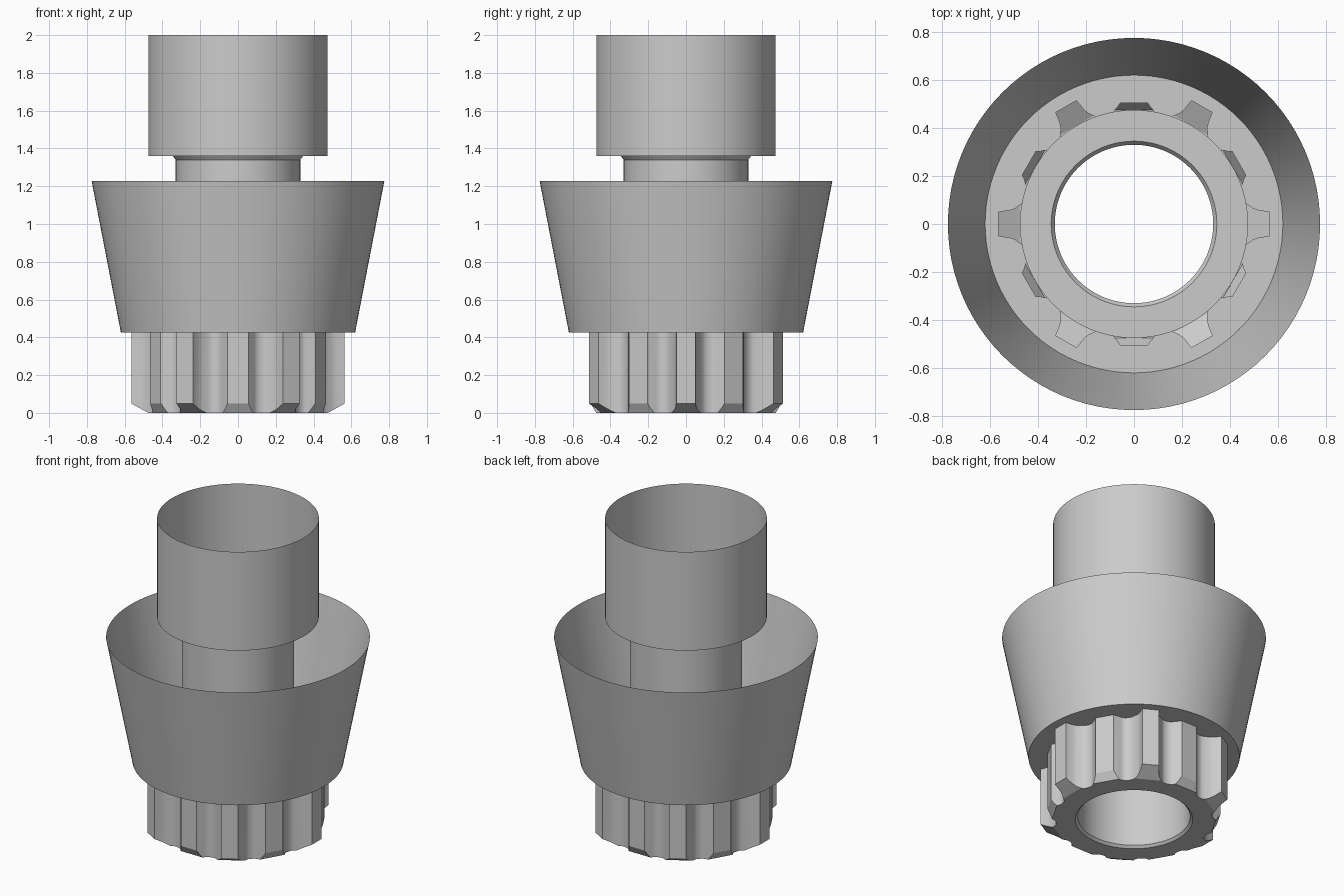
import bpy
import bmesh
from math import cos, sin, radians, tau

SEGMENTS = 96
FLOOR_Z = 0.425      # underside of the cup, top of the gear
CHAMFER_Z = 0.05
CHAMFER_R = 0.475

cube = bpy.data.objects.get("Cube")
if cube:
    bpy.data.objects.remove(cube, do_unlink=True)

steel = bpy.data.materials.new("grey steel")
steel.use_nodes = True
GREY = (0.6, 0.6, 0.6, 1.0)
steel.diffuse_color = GREY
steel.node_tree.nodes["Principled BSDF"].inputs["Base Color"].default_value = GREY


def finish(bm, name):
    bmesh.ops.recalc_face_normals(bm, faces=bm.faces[:])
    mesh = bpy.data.meshes.new(name)
    bm.to_mesh(mesh)
    bm.free()
    mesh.materials.append(steel)
    obj = bpy.data.objects.new(name, mesh)
    bpy.context.collection.objects.link(obj)
    bpy.ops.object.select_all(action='DESELECT')
    obj.select_set(True)
    bpy.context.view_layer.objects.active = obj
    bpy.ops.object.shade_smooth_by_angle(angle=radians(28))
    return obj


def circle(bm, r, z):
    return [bm.verts.new((r * cos(tau * i / SEGMENTS), r * sin(tau * i / SEGMENTS), z))
            for i in range(SEGMENTS)]


def bridge(bm, lower, upper):
    n = len(lower)
    for i in range(n):
        j = (i + 1) % n
        bm.faces.new((lower[i], lower[j], upper[j], upper[i]))


def revolve(bm, profile):
    rings = [circle(bm, r, z) for r, z in profile]
    for a, b in zip(rings, rings[1:]):
        bridge(bm, a, b)
    return rings


def fill_between(bm, *loops):
    edges = []
    for loop in loops:
        for a, b in zip(loop, loop[1:] + loop[:1]):
            edges.append(bm.edges.get((a, b)) or bm.edges.new((a, b)))
    bmesh.ops.triangle_fill(bm, edges=edges, use_beauty=True, normal=(0, 0, 1))


# Half tooth profiles: (distance along the tooth axis, half width)
ROOT = [(CHAMFER_R, 0.08), (0.46, 0.09), (0.45, 0.102)]
LONG = [(0.565, 0.05), (0.52, 0.056), (0.495, 0.065)] + ROOT
SHORT = [(0.505, 0.056), (0.49, 0.066)] + ROOT
VALLEY = (0.46 * cos(tau / 24), 0.46 * sin(tau / 24))


def gear_outline():
    """Return one list per tooth of (x, y, axial distance, tip distance)."""
    teeth = []
    for k in range(12):
        half = SHORT if k % 2 else LONG
        points = [(a, -w) for a, w in reversed(half)] + half + [VALLEY]
        c, s = cos(tau * k / 12), sin(tau * k / 12)
        teeth.append([(a * c - w * s, a * s + w * c, a, half[0][0]) for a, w in points])
    return teeth


# Sleeve: open upper cylinder, shoulder, neck and through bore
bm = bmesh.new()
revolve(bm, [(0.475, 2.0), (0.475, 1.36), (0.345, 1.36), (0.33, 1.34),
             (0.33, 0.015), (0.345, 0.0)])
finish(bm, "sleeve")

# Pinion: walls, chamfered tooth ends and bottom face
bm = bmesh.new()
lower, upper, bottom = [], [], []
for tooth in gear_outline():
    ends = []
    for x, y, a, tip in tooth:
        z = max(0.0, CHAMFER_Z * (a - CHAMFER_R) / (tip - CHAMFER_R))
        v = bm.verts.new((x, y, z))
        lower.append(v)
        upper.append(bm.verts.new((x, y, FLOOR_Z)))
        if a >= CHAMFER_R:
            ends.append(v)
        if a <= CHAMFER_R:
            bottom.append(v)
    bm.faces.new(ends)
bridge(bm, lower, upper)
fill_between(bm, bottom, circle(bm, 0.345, 0.0))
finish(bm, "pinion_gear")

# Cup: flared thin wall with a floor cut out around the gear
bm = bmesh.new()
rings = revolve(bm, [(0.62, FLOOR_Z), (0.775, 1.228)])
inner = [bm.verts.new((x, y, FLOOR_Z)) for tooth in gear_outline() for x, y, a, tip in tooth]
fill_between(bm, rings[0], inner)
finish(bm, "flared_cup")
